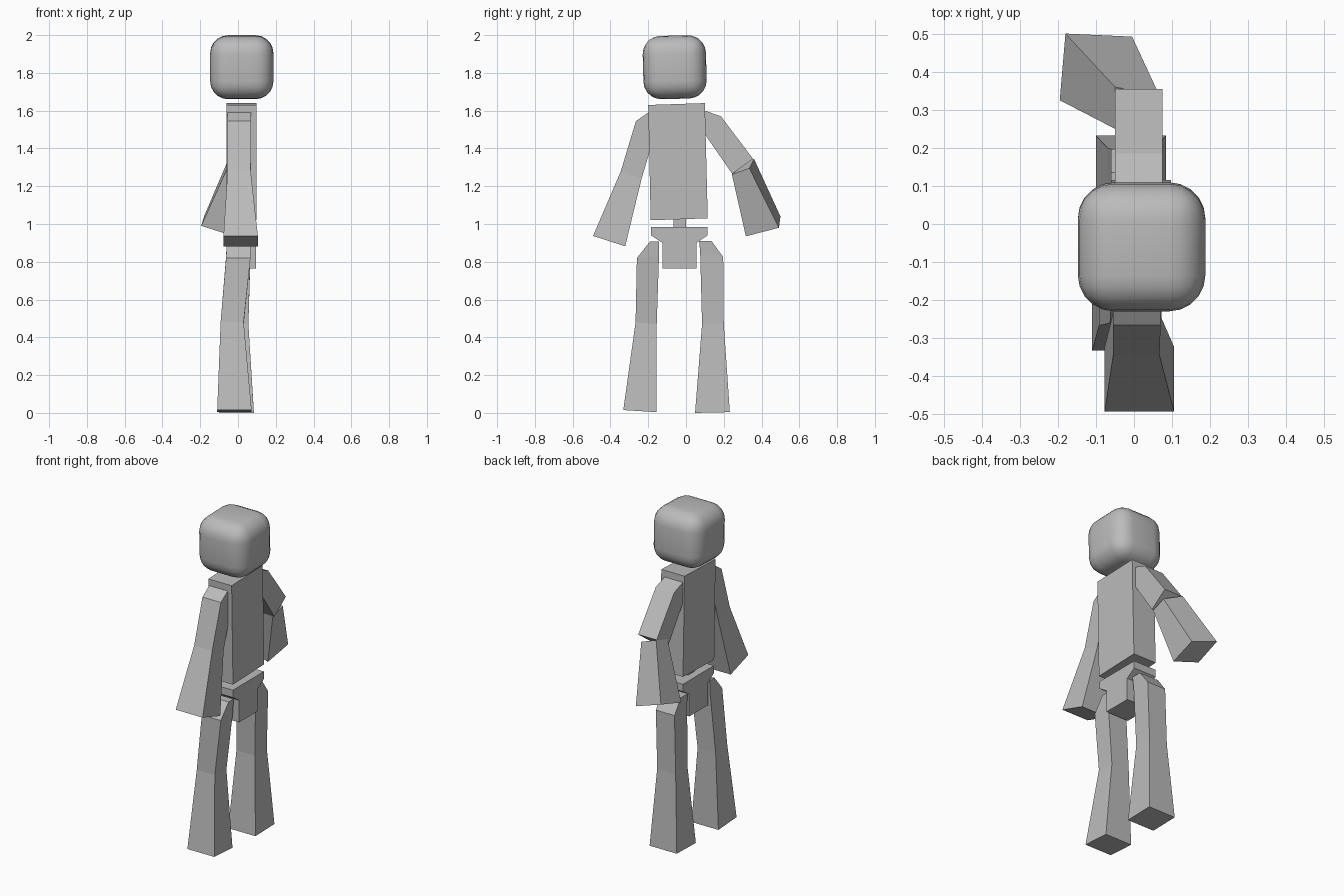
import bpy, bmesh
from math import radians

if "Cube" in bpy.data.objects:
    bpy.data.objects.remove(bpy.data.objects["Cube"], do_unlink=True)

grey = bpy.data.materials.new("plain grey")
grey.use_nodes = True
grey.diffuse_color = (0.5, 0.5, 0.5, 1)
grey.node_tree.nodes["Principled BSDF"].inputs["Base Color"].default_value = (0.5, 0.5, 0.5, 1)


def finish(name, bm):
    bmesh.ops.recalc_face_normals(bm, faces=bm.faces)
    mesh = bpy.data.meshes.new(name)
    bm.to_mesh(mesh)
    bm.free()
    mesh.materials.append(grey)
    obj = bpy.data.objects.new(name, mesh)
    bpy.context.collection.objects.link(obj)
    return obj


def loft(name, rings):
    """Closed skin through rings that share a corner count."""
    bm = bmesh.new()
    loops = [[bm.verts.new(p) for p in ring] for ring in rings]
    for a, b in zip(loops, loops[1:]):
        for i in range(len(a)):
            j = (i + 1) % len(a)
            bm.faces.new((a[i], a[j], b[j], b[i]))
    bm.faces.new(loops[0])
    bm.faces.new(loops[-1])
    return finish(name, bm)


def slab(name, x0, x1, profile):
    """Side profile in y and z, extruded from x0 to x1."""
    return loft(name, [[(x, y, z) for y, z in profile] for x in (x0, x1)])


def ring(x0, x1, outer, inner):
    """Limb cross-section from its outer and inner (y, z) points."""
    return [(x0, *outer), (x1, *outer), (x1, *inner), (x0, *inner)]


# Head: softly rounded block
bm = bmesh.new()
bmesh.ops.create_cube(bm, size=0.335)
head = finish("head", bm)
head.location = (0.02, -0.06, 1.83)
head.rotation_euler = (radians(1.5), 0, 0)
bevel = head.modifiers.new("rounding", "BEVEL")
bevel.width = 0.095
bevel.segments = 5
for poly in head.data.polygons:
    poly.use_smooth = True

# Trunk
slab("torso", -0.06, 0.097, [(-0.2, 1.63), (0.1, 1.64), (0.115, 1.03), (-0.187, 1.02)])
slab("waist_peg", -0.015, 0.05, [(-0.065, 1.04), (0, 1.04), (0, 0.97), (-0.065, 0.97)])
slab("pelvis", -0.06, 0.095, [
    (-0.185, 0.985), (0.115, 0.985), (0.115, 0.94), (0.055, 0.9),
    (0.055, 0.765), (-0.125, 0.765), (-0.125, 0.9), (-0.185, 0.94)])

# Straight arm on the -y side
elbow = ring(-0.055, 0.067, (-0.345, 1.28), (-0.235, 1.24))
loft("straight_upper_arm", [
    ring(-0.055, 0.07, (-0.2, 1.59), (-0.14, 1.575)),
    ring(-0.055, 0.07, (-0.265, 1.545), (-0.155, 1.51)),
    elbow])
loft("straight_forearm", [
    elbow, ring(-0.077, 0.105, (-0.492, 0.937), (-0.322, 0.882))])

# Bent arm on the +y side, its forearm swung towards -x
loft("bent_upper_arm", [
    ring(-0.05, 0.075, (0.1, 1.6), (0.05, 1.56)),
    ring(-0.05, 0.075, (0.185, 1.57), (0.1, 1.475)),
    ring(-0.05, 0.075, (0.355, 1.345), (0.245, 1.265))])
loft("bent_forearm", [
    [(-0.05, 0.36, 1.345), (0.068, 0.335, 1.295), (0.065, 0.243, 1.262), (-0.05, 0.25, 1.31)],
    [(-0.18, 0.5, 1.04), (-0.005, 0.492, 0.98), (-0.02, 0.317, 0.935), (-0.195, 0.325, 0.99)]])

# Legs: chamfered hip, knee, flared foot
legs = {
    "front": [
        ring(-0.06, 0.07, (-0.19, 0.908), (-0.143, 0.908)),
        ring(-0.063, 0.066, (-0.26, 0.82), (-0.143, 0.83)),
        ring(-0.092, 0.03, (-0.267, 0.48), (-0.155, 0.47)),
        ring(-0.11, 0.072, (-0.332, 0.015), (-0.156, 0.004))],
    "rear": [
        ring(-0.06, 0.07, (0.135, 0.91), (0.07, 0.91)),
        ring(-0.06, 0.066, (0.197, 0.825), (0.075, 0.85)),
        ring(-0.07, 0.055, (0.2, 0.47), (0.085, 0.47)),
        ring(-0.1, 0.084, (0.232, 0.004), (0.048, 0))]}
for side, rings in legs.items():
    loft(side + "_thigh", rings[:3])
    loft(side + "_shin", rings[2:])
